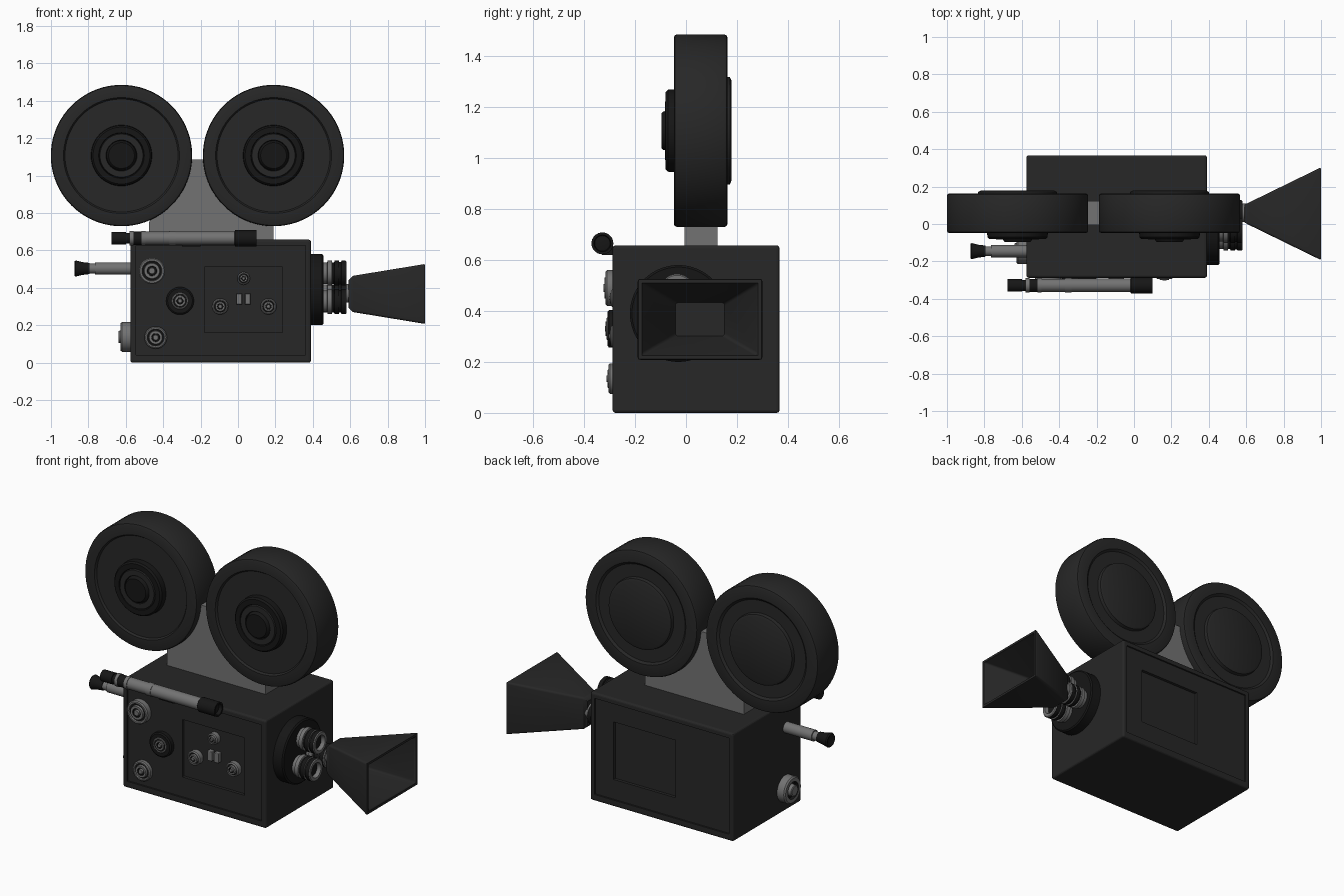
import bpy, bmesh, math
from mathutils import Vector

if "Cube" in bpy.data.objects:
    bpy.data.objects.remove(bpy.data.objects["Cube"])


def material(name, v):
    m = bpy.data.materials.new(name)
    m.diffuse_color = (v, v, v, 1)
    m.use_nodes = True
    m.node_tree.nodes["Principled BSDF"].inputs["Base Color"].default_value = m.diffuse_color
    return m


MATS = {"d": material("dark_paint", 0.02), "k": material("black_rubber", 0.008),
        "g": material("grey_metal", 0.17)}
FRONT, REAR, RIGHT = (0, -1, 0), (-1, 0, 0), (1, 0, 0)


def finish(name, bm, mats, smooth=True):
    bmesh.ops.recalc_face_normals(bm, faces=bm.faces)
    me = bpy.data.meshes.new(name)
    bm.to_mesh(me)
    bm.free()
    for m in mats:
        me.materials.append(MATS[m])
    if smooth:
        me.shade_smooth()
        me.set_sharp_from_angle(angle=math.radians(35))
    ob = bpy.data.objects.new(name, me)
    bpy.context.collection.objects.link(ob)
    return ob


def lathe(name, loc, direction, profile, colours="d", n=48):
    """Spin (radius, height) points around a direction; one colour letter per band."""
    bm = bmesh.new()
    q = Vector(direction).to_track_quat('Z', 'Y')
    rings = []
    for r, h in profile:
        k = n if r > 0 else 1
        rings.append([bm.verts.new(q @ Vector((r * math.cos(2 * math.pi * i / n),
                      r * math.sin(2 * math.pi * i / n), h)) + Vector(loc)) for i in range(k)])
    names = sorted(set(colours))
    for s, (a, b) in enumerate(zip(rings, rings[1:])):
        for i in range(n):
            quad = [a[i % len(a)], a[(i + 1) % len(a)], b[(i + 1) % len(b)], b[i % len(b)]]
            f = bm.faces.new(list(dict.fromkeys(quad)))
            f.material_index = names.index(colours[min(s, len(colours) - 1)])
    return finish(name, bm, names)


def box(name, lo, hi, mat="d", bevel=0.0):
    bm = bmesh.new()
    bmesh.ops.create_cube(bm, size=1)
    for v in bm.verts:
        v.co = Vector([l + (h - l) * (c + 0.5) for l, h, c in zip(lo, hi, v.co)])
    if bevel:
        bmesh.ops.bevel(bm, geom=bm.edges[:], offset=bevel, segments=3, profile=0.5, affect='EDGES')
    return finish(name, bm, mat, smooth=False)


# camera body with framed side faces and recessed door panels
body = box("camera_body", (-.575, -.288, 0), (.39, .367, .657), "d", .012)
for side, y, s in (("front", -.288, 1), ("back", .367, -1)):
    for part, x0, x1, z0, z1, depth in (("face", -.545, .36, .04, .625, .01),
                                        ("door", -.18, .238, .16, .51, .028)):
        ys = sorted((y - s * .1, y + s * depth))
        cut = box(f"{side}_{part}_cutter", (x0, ys[0], z0), (x1, ys[1], z1))
        cut.hide_render = True
        cut.hide_set(True)
        mod = body.modifiers.new(cut.name, 'BOOLEAN')
        mod.object, mod.operation, mod.solver = cut, 'DIFFERENCE', 'EXACT'

# film magazines
reel = [(0, -.178), (.197, -.178), (.21, -.172), (.214, -.152), (.29, -.152), (.303, -.163),
        (.365, -.163), (.374, -.159), (.378, -.15), (.378, .035), (.374, .044), (.365, .048),
        (.31, .048), (.302, .036), (.163, .036), (.161, .07), (.152, .08), (.122, .08),
        (.118, .07), (.115, .083), (.083, .083), (.08, .07), (.075, .09), (.069, .096), (0, .096)]
for side, x in (("rear", -.623), ("fore", .19)):
    lathe(side + "_film_magazine", (x, 0, 1.107), FRONT, reel, "d" * 14 + "k" * 4 + "dd" + "kkkk", 72)

# magazine bracket
bm = bmesh.new()
f = bm.faces.new([bm.verts.new((x, -.005, z)) for x, z in (
    (-.475, .64), (.19, .64), (.19, .75), (-.12, 1.085), (-.31, 1.085), (-.475, .75))])
ext = bmesh.ops.extrude_face_region(bm, geom=[f])
bmesh.ops.translate(bm, vec=(0, .128, 0), verts=[v for v in ext["geom"] if isinstance(v, bmesh.types.BMVert)])
bmesh.ops.recalc_face_normals(bm, faces=bm.faces)
finish("magazine_bracket", bm, "g", smooth=False)

# viewfinder tube along the side
lathe("viewfinder_tube", (0, -.328, .665), RIGHT,
      [(0, -.665), (.022, -.677), (.034, -.677), (.034, -.6), (.029, -.6), (.029, -.58), (.038, -.58),
       (.038, -.56), (.035, -.56), (.035, -.515), (.038, -.515), (.038, -.495), (.035, -.495),
       (.035, -.37), (.038, -.37), (.038, -.335), (.036, -.335), (.036, -.02), (.043, -.015),
       (.043, .1), (.033, .1), (.03, .08), (0, .085)],
      "kkkkkgggkkgggkgggkkkkkg", 32)
box("viewfinder_mount", (-.3, -.33, .62), (-.2, -.27, .65), "k")

# rear eyepiece
lathe("rear_eyepiece", (0, -.145, .503), REAR,
      [(.033, .56), (.033, .765), (.026, .765), (.026, .795), (.03, .795), (.034, .83), (.043, .868),
       (.038, .875), (.028, .873), (0, .85)], "gggkkkkkk", 32)
# rear dial
lathe("rear_dial", (-.57, -.134, .137), REAR,
      [(.08, 0), (.08, .05), (.073, .058), (.052, .058), (.048, .04), (.035, .04), (.033, .066),
       (.028, .07), (0, .07)], "gggkkggg")


def knob(name, x, z, y, r, h, outer):
    """Stepped dial: outer rim, dark groove, grey ring, centre button."""
    lathe(name, (x, y, z), FRONT,
          [(r, -.01), (r, h - .006), (r - .006, h), (r * .78, h), (r * .74, h - .008), (r * .62, h - .008),
           (r * .58, h + .004), (r * .38, h + .004), (r * .36, h - .004), (r * .26, h - .004),
           (r * .22, h + .007), (0, h + .007)], outer * 4 + "kggkkggg"[:7], 40)


# control dials on the front face and in the door panel
knob("upper_dial", -.46, .49, -.278, .07, .038, "g")
knob("lower_dial", -.44, .134, -.278, .06, .026, "g")
lathe("crank_base", (-.31, -.278, .33), FRONT, [(.074, -.01), (.074, .024), (.066, .03), (0, .03)], "k")
knob("crank_dial", -.31, .33, -.305, .048, .006, "g")
for name, x, z, r in (("top", .03, .45, .034), ("left", -.095, .3, .043), ("right", .163, .3, .043)):
    knob(name + "_door_dial", x, z, -.26, r, .035, "g")
for i, x in enumerate((-.008, .037)):
    box(f"door_switch_{i + 1}", (x, -.285, .31), (x + .03, -.25, .37), "g", .004)

# lens turret and lenses
lathe("lens_turret", (.38, -.03, .39), RIGHT, [(.19, 0), (.19, .07), (.182, .077), (0, .077)], "k", 64)
lens = [(.058, -.01), (.058, .02), (.067, .022), (.067, .045), (.058, .047), (.058, .057), (.067, .059),
        (.067, .082), (.06, .084), (.06, .094), (.067, .096), (.067, .118), (.062, .123), (.045, .123),
        (.04, .1), (0, .108)]
for name, y, z in (("upper", -.035, .478), ("side", -.075, .327), ("taking", .06, .36)):
    lathe(name + "_lens", (.457, y, z), RIGHT, lens, "ggggkkkgkkkgggkk", 40)
lathe("hood_collar", (.57, .06, .37), RIGHT, [(.05, 0), (.05, .05), (0, .05)], "g", 40)

# hollow rectangular lens hood
bm = bmesh.new()
loops = [[bm.verts.new((x, .055 + sy * hy, .367 + sz * hz)) for sy, sz in ((-1, -1), (1, -1), (1, 1), (-1, 1))]
         for x, hy, hz in ((.592, .048, .075), (.615, .06, .097), (.994, .245, .159), (1, .242, .156),
                           (1, .228, .142), (.99, .222, .138), (.72, .097, .066))]
for a, b in zip(loops, loops[1:]):
    for i in range(4):
        bm.faces.new((a[i], a[(i + 1) % 4], b[(i + 1) % 4], b[i]))
bm.faces.new(loops[0])
bm.faces.new(loops[-1])
bmesh.ops.recalc_face_normals(bm, faces=bm.faces)
long_edges = [e for e in bm.edges if e.calc_length() > .2 and abs(e.verts[0].co.x - e.verts[1].co.x) > .2]
bmesh.ops.bevel(bm, geom=long_edges, offset=.012, segments=3, profile=.5, affect='EDGES')
finish("lens_hood", bm, "d")
